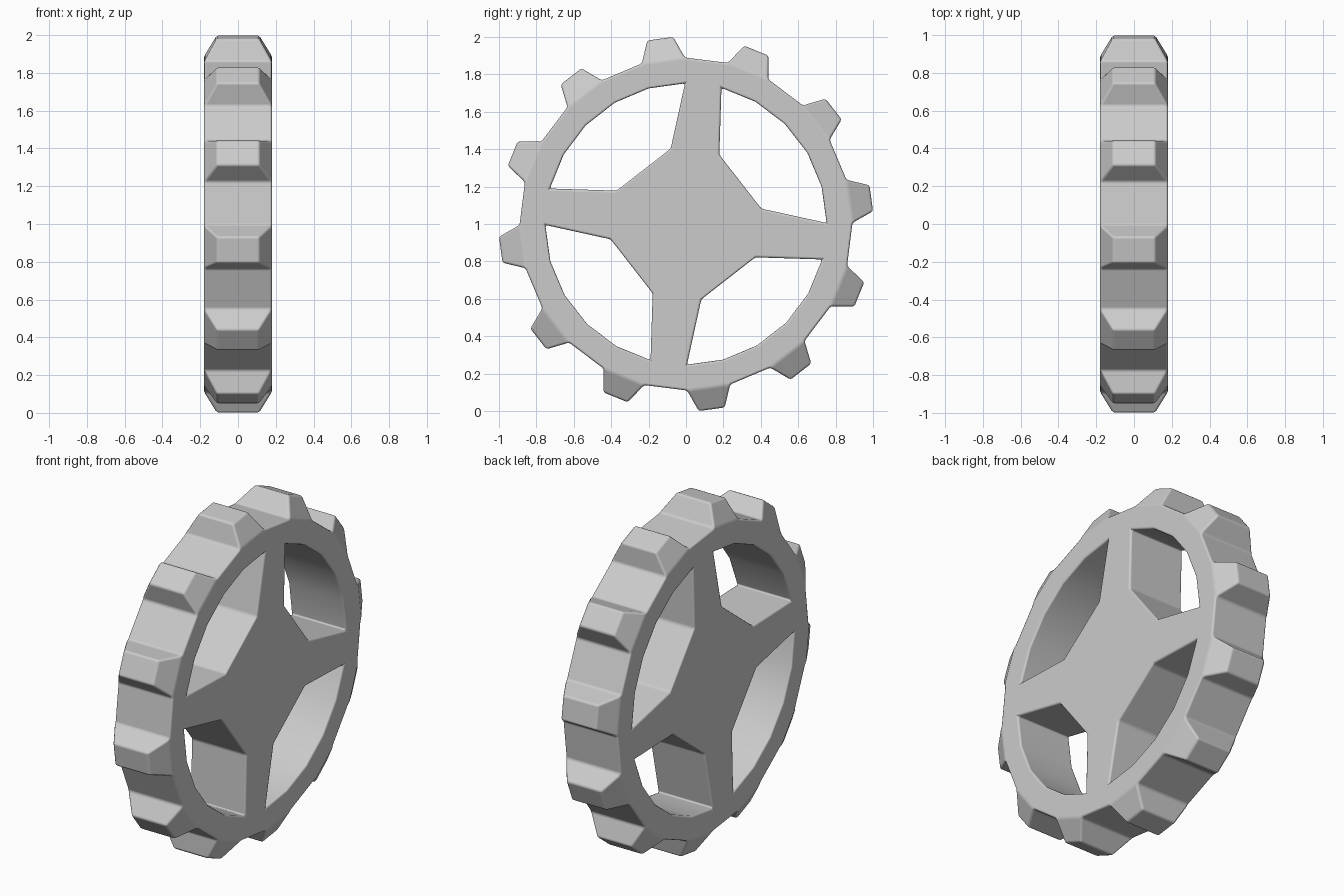
import bpy, bmesh
from math import radians, cos, sin, atan2, degrees, floor, hypot
from mathutils import Vector

if "Cube" in bpy.data.objects:
    bpy.data.objects.remove(bpy.data.objects["Cube"])

HALF = 0.18          # half thickness along x
OFFSET = 0.4         # small rotation of the whole wheel, degrees
SEG = 24             # rim sides, every other one carries a tooth

bm = bmesh.new()


def polar(r, deg):
    a = radians(deg + OFFSET)
    return bm.verts.new((-HALF, r * cos(a), 1 + r * sin(a)))


# Rim: flat ring of quads
outer = [polar(0.89, 15 * k) for k in range(SEG)]
inner = [polar(0.752, 15 * k) for k in range(SEG)]
for k in range(SEG):
    n = (k + 1) % SEG
    bm.faces.new((outer[k], outer[n], inner[n], inner[k]))

# Hub and four tapering spokes
hub = []
for k in (5, 11, 17, 23):
    mid = 15 * k + 7.5
    a, b = polar(0.411, mid - 18.6), polar(0.411, mid + 18.6)
    bm.faces.new((inner[k], inner[(k + 1) % SEG], b, a))
    hub += [a, b]
bm.faces.new(hub)

# Thickness
ext = bmesh.ops.extrude_face_region(bm, geom=bm.faces[:], use_keep_orig=True)
for v in ext["geom"]:
    if isinstance(v, bmesh.types.BMVert):
        v.co.x += 2 * HALF
bmesh.ops.recalc_face_normals(bm, faces=bm.faces[:])

# Teeth: extrude every other rim face into a tapered block
roots = []
for f in bm.faces:
    c = f.calc_center_median()
    if abs(f.normal.x) < 0.1 and hypot(c.y, c.z - 1) > 0.8:
        ang = (degrees(atan2(c.z - 1, c.y)) - OFFSET) % 360
        if floor(ang / 15) % 2 == 0:
            roots.append(f)
for f in bmesh.ops.extrude_discrete_faces(bm, faces=roots)["faces"]:
    c = f.calc_center_median()
    radial = Vector((0, c.y, c.z - 1)).normalized()
    side = Vector((0, -radial.z, radial.y))
    for v in f.verts:
        sx = 1 if v.co.x > 0 else -1
        st = 1 if (v.co - c).dot(side) > 0 else -1
        v.co = Vector((sx * 0.112, 0, 1)) + radial * 1.0 + side * st * 0.07
bmesh.ops.recalc_face_normals(bm, faces=bm.faces[:])

mesh = bpy.data.meshes.new("gear_wheel")
bm.to_mesh(mesh)
bm.free()
gear = bpy.data.objects.new("gear_wheel", mesh)
bpy.context.collection.objects.link(gear)

# Softened edges
bevel = gear.modifiers.new("edge_bevel", "BEVEL")
bevel.width = 0.012
bevel.segments = 2
bevel.limit_method = "ANGLE"
bevel.angle_limit = radians(25)
bevel.harden_normals = True

bpy.context.view_layer.objects.active = gear
gear.select_set(True)
bpy.ops.object.shade_smooth_by_angle(angle=radians(30))
